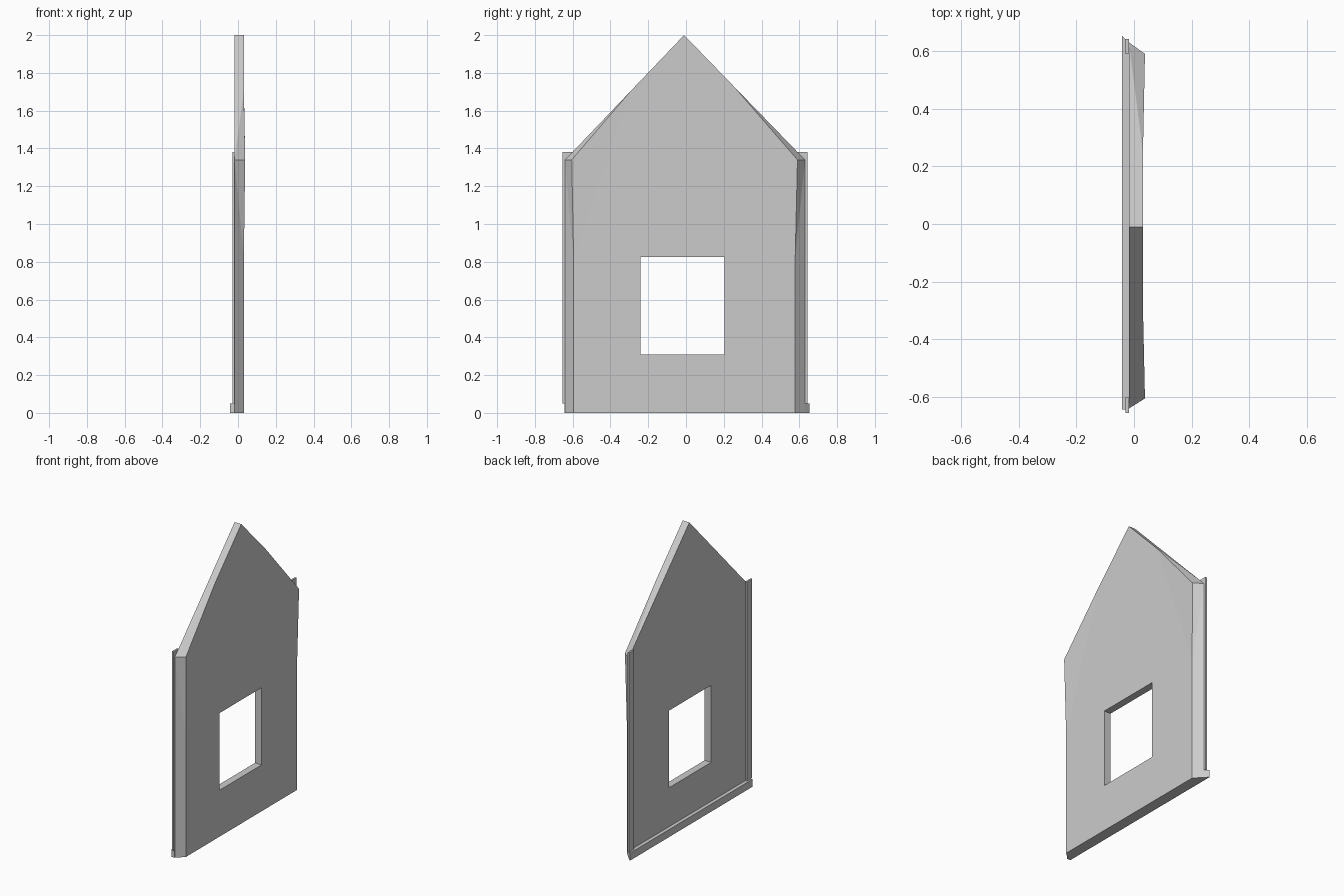
import bpy, bmesh

if "Cube" in bpy.data.objects:
    bpy.data.objects.remove(bpy.data.objects["Cube"])

XB, XF = -0.018, 0.031   # back and front planes of the wall


def make_object(name, verts, faces):
    bm = bmesh.new()
    vs = [bm.verts.new(v) for v in verts]
    for f in faces:
        bm.faces.new([vs[i] for i in f])
    bmesh.ops.recalc_face_normals(bm, faces=bm.faces)
    mesh = bpy.data.meshes.new(name)
    bm.to_mesh(mesh)
    bm.free()
    obj = bpy.data.objects.new(name, mesh)
    bpy.context.collection.objects.link(obj)
    return obj


def prism(name, plan, z0, z1):
    """Extrude an (x, y) outline from z0 to z1."""
    n = len(plan)
    verts = [(x, y, z) for z in (z0, z1) for x, y in plan]
    faces = [list(range(n)), list(range(n, 2 * n))]
    faces += [(i, (i + 1) % n, n + (i + 1) % n, n + i) for i in range(n)]
    return make_object(name, verts, faces)


# Gabled wall panel: back outline, then narrower front outline
back = [(XB, -0.64, 0), (XB, -0.64, 1.34), (XB, -0.01, 2),
        (XB, 0.63, 1.34), (XB, 0.63, 0)]
front = [(XF, -0.595, 0), (XF, -0.595, 0.82), (0.038, -0.605, 1.34),
         (XF, -0.29, 1.707), (XF, -0.01, 2), (XF, 0.25, 1.732),
         (0.038, 0.59, 1.34), (XF, 0.578, 0.82), (XF, 0.578, 0)]
faces = [
    (0, 1, 2, 3, 4),                        # back
    (5, 6, 8, 9, 10, 12, 13),               # front
    (6, 7, 8), (10, 11, 12),                # flared front corners
    (0, 1, 6, 5), (1, 7, 6),                # left edge
    (4, 3, 12, 13), (3, 11, 12),            # right edge
    (1, 2, 9, 8), (1, 8, 7),                # left roof slope
    (3, 2, 9, 10), (3, 10, 11),             # right roof slope
    (0, 4, 13, 5),                          # underside
]
wall = make_object("gable_wall", back + front, faces)

# Window opening
cutter = prism("window_cutter", [(-0.2, -0.24), (0.2, -0.24), (0.2, 0.205), (-0.2, 0.205)],
               0.31, 0.825)
cutter.hide_render = True
mod = wall.modifiers.new("window", 'BOOLEAN')
mod.operation = 'DIFFERENCE'
mod.solver = 'EXACT'
mod.object = cutter
bpy.context.view_layer.objects.active = wall
bpy.ops.object.modifier_apply(modifier=mod.name)
bpy.data.objects.remove(cutter)

# Upright corner strips on the back
for name, inner, outer in (("left_strip", -0.60, -0.655), ("right_strip", 0.59, 0.642)):
    prism(name, [(-0.03, inner), (-0.03, outer), (XB, outer), (XB, inner)], 0.05, 1.38)

# Skirting along the foot of the back, mitred at one end
prism("base_strip", [(XB, -0.643), (-0.042, -0.643), (-0.042, 0.653), (XB, 0.63)], 0, 0.05)
